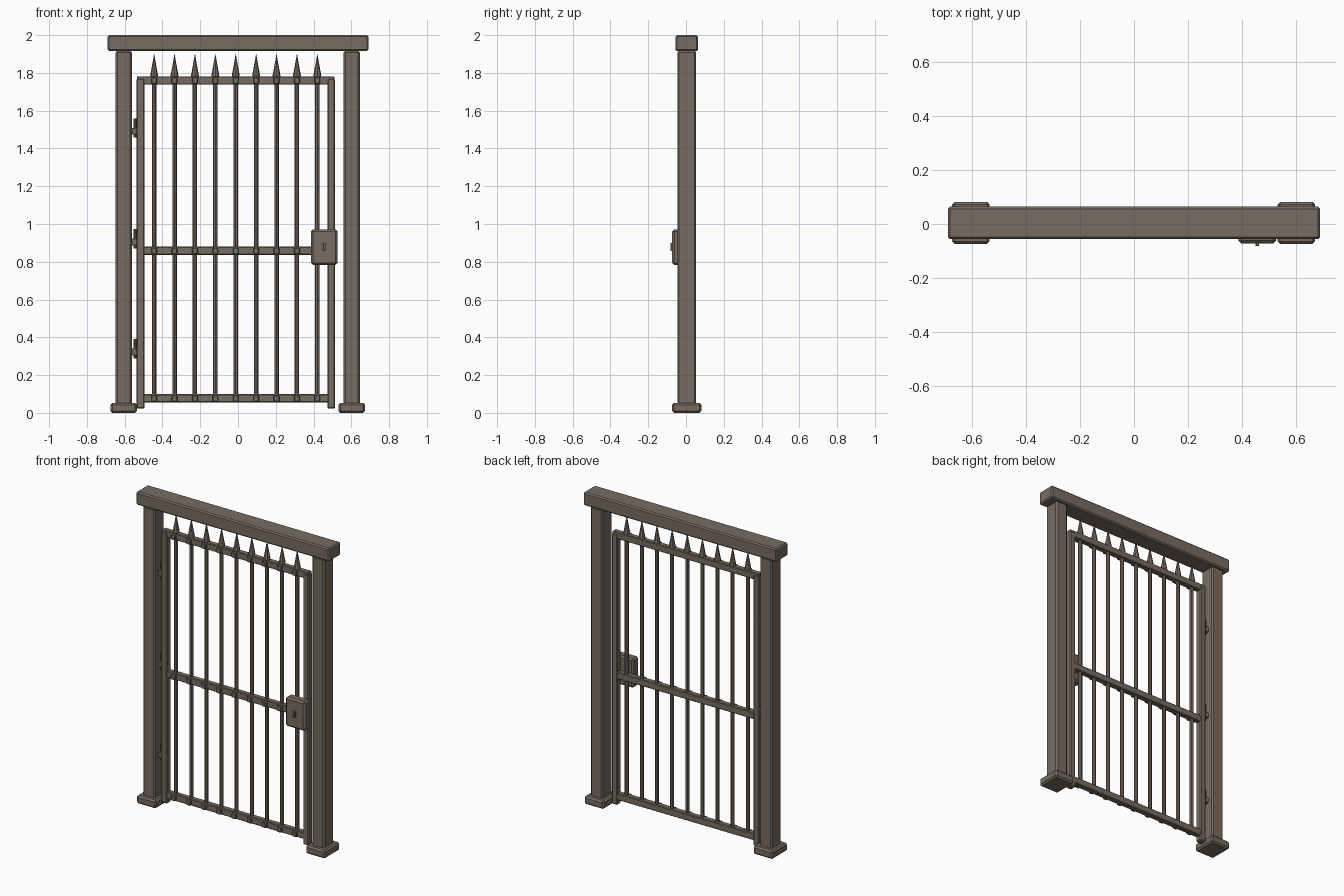
import bpy, bmesh
from math import pi

default = bpy.data.objects.get("Cube")
if default:
    bpy.data.objects.remove(default, do_unlink=True)

iron = bpy.data.materials.new("brown_iron")
iron.use_nodes = True
COLOUR = (0.185, 0.15, 0.12, 1)
iron.diffuse_color = COLOUR
iron.node_tree.nodes["Principled BSDF"].inputs["Base Color"].default_value = COLOUR

DEPTH = 0.004   # y of the gate's middle plane


def finish(name, bm):
    bmesh.ops.recalc_face_normals(bm, faces=bm.faces)
    mesh = bpy.data.meshes.new(name)
    bm.to_mesh(mesh)
    bm.free()
    mesh.materials.append(iron)
    obj = bpy.data.objects.new(name, mesh)
    bpy.context.collection.objects.link(obj)
    return obj


def box(name, x, y, z, bevel=0.0):
    """Block between (low, high) pairs, with chamfered edges."""
    bm = bmesh.new()
    bmesh.ops.create_cube(bm, size=1)
    for v in bm.verts:
        for i, (low, high) in enumerate((x, y, z)):
            v.co[i] = low if v.co[i] < 0 else high
    if bevel:
        bmesh.ops.bevel(bm, geom=bm.edges[:], offset=bevel, segments=1,
                        affect='EDGES', profile=0.5)
    return finish(name, bm)


def around(centre, half):
    return (centre - half, centre + half)


def lathe(name, x, y, profile, sides=8):
    """Upright turned part from (radius, height) points."""
    bm = bmesh.new()
    verts = [bm.verts.new((x + r, y, z)) for r, z in profile]
    edges = [bm.edges.new(pair) for pair in zip(verts, verts[1:])]
    bmesh.ops.spin(bm, geom=verts + edges, cent=(x, y, 0), axis=(0, 0, 1),
                   angle=2 * pi, steps=sides)
    bmesh.ops.remove_doubles(bm, verts=bm.verts, dist=0.0002)
    return finish(name, bm)


# Outer frame: posts on plinths under a lintel
for side, x in (("right", -0.605), ("left", 0.602)):
    box(side + "_plinth", around(x, 0.07), around(DEPTH, 0.078), (0, 0.053), 0.01)
    box(side + "_post", around(x, 0.043), around(DEPTH, 0.05), (0.03, 1.917), 0.009)
box("lintel", around(0, 0.69), around(DEPTH, 0.06), (1.915, 2.0), 0.008)

# Gate leaf: two stiles and three rails
box("hinge_stile", (-0.537, -0.495), around(DEPTH, 0.021), (0.022, 1.77), 0.006)
box("lock_stile", (0.474, 0.513), around(DEPTH, 0.021), (0.022, 1.77), 0.006)
rails = {"bottom": 0.077, "middle": 0.858, "top": 1.76}
for name, z in rails.items():
    reach = (-0.535, 0.511) if name == "top" else (-0.515, 0.495)
    box(name + "_rail", reach, around(DEPTH, 0.018), around(z, 0.022), 0.004)

# Bars with spear points, and a clip on each rail
for i in range(9):
    x = -0.444 + i * 0.108
    lathe(f"bar_{i + 1}", x, DEPTH, [(0, 0.057), (0.012, 0.057), (0.012, 1.77), (0, 1.77)])
    lathe(f"spear_point_{i + 1}", x, DEPTH,
          [(0, 1.76), (0.014, 1.76), (0.021, 1.785), (0.011, 1.84), (0, 1.903)])
    for name, z in rails.items():
        box(f"{name}_clip_{i + 1}", around(x, 0.015), (-0.03, DEPTH), around(z, 0.017), 0.004)

# Hinges: a bracket from the post carrying an upright pin
for i, z in enumerate((0.322, 0.905, 1.491)):
    box(f"hinge_bracket_{i + 1}", (-0.57, -0.53), around(DEPTH, 0.014), around(z, 0.018), 0.003)
    lathe(f"hinge_pin_{i + 1}", -0.546, DEPTH,
          [(0, z - 0.034), (0.008, z - 0.034), (0.008, z + 0.068), (0, z + 0.068)])

# Lock case with a raised keyhole cover
box("lock_case", (0.387, 0.527), (-0.073, -0.014), (0.783, 0.972), 0.011)
box("keyhole_cover", around(0.457, 0.007), (-0.082, -0.07), (0.856, 0.9), 0.002)
